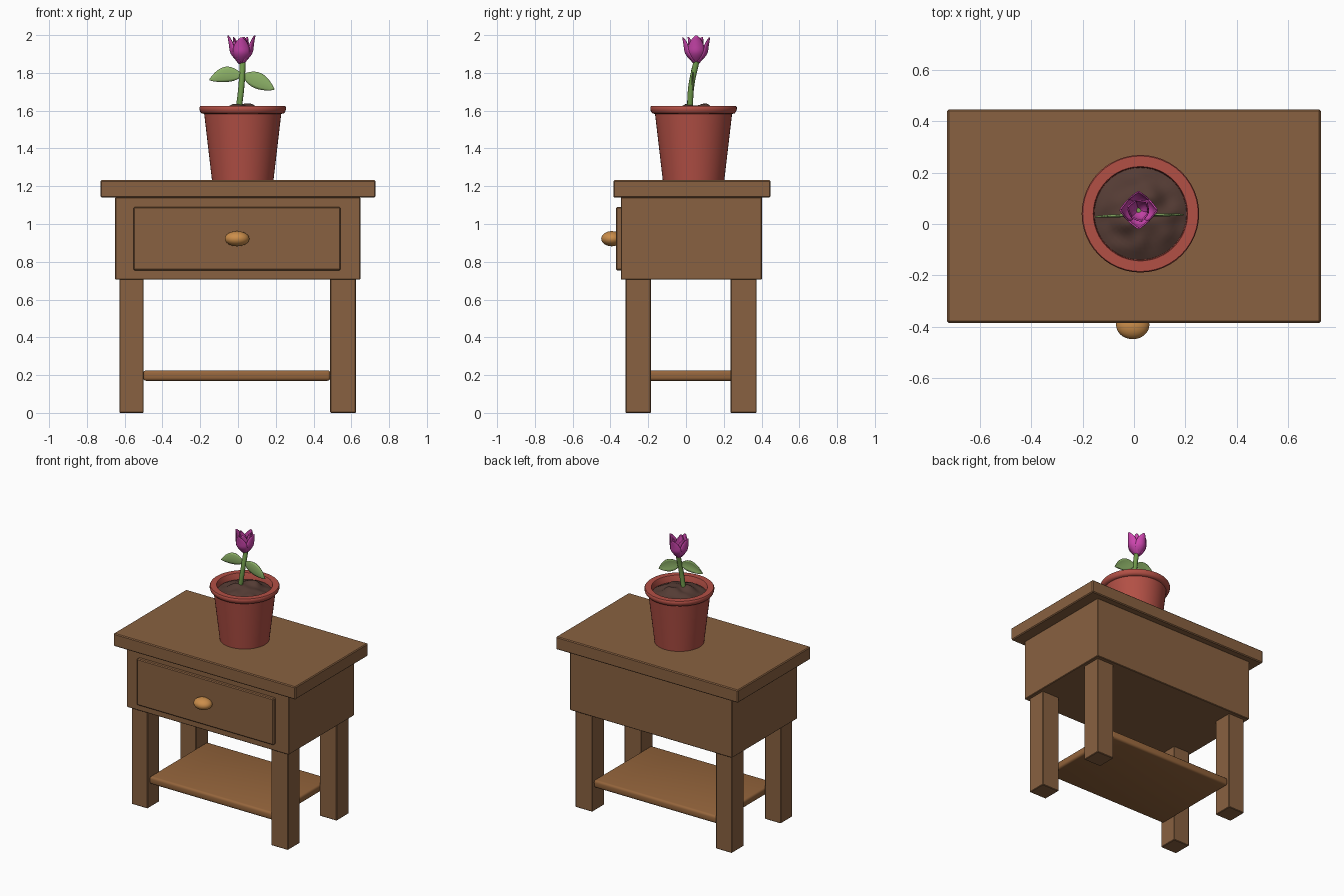
import bpy, bmesh, math
from mathutils import Vector, Matrix, noise

if "Cube" in bpy.data.objects:
    bpy.data.objects.remove(bpy.data.objects["Cube"])


def material(name, rgb):
    m = bpy.data.materials.new(name)
    m.diffuse_color = (*rgb, 1)
    m.use_nodes = True
    m.node_tree.nodes["Principled BSDF"].inputs["Base Color"].default_value = m.diffuse_color
    return m


WOOD = material("wood", (0.25, 0.12, 0.052))
SHELF = material("shelf_wood", (0.30, 0.13, 0.045))
BRASS = material("knob_brass", (0.60, 0.27, 0.07))
CLAY = material("clay", (0.45, 0.08, 0.06))
EARTH = material("earth", (0.09, 0.045, 0.035))
STEM = material("stem_green", (0.16, 0.32, 0.07))
LEAF = material("leaf_green", (0.27, 0.45, 0.14))
PINK = material("petal_pink", (0.60, 0.06, 0.42))


def finish(name, bm, mat, smooth=True):
    me = bpy.data.meshes.new(name)
    bm.to_mesh(me)
    bm.free()
    me.materials.append(mat)
    ob = bpy.data.objects.new(name, me)
    bpy.context.collection.objects.link(ob)
    if smooth:
        bpy.ops.object.select_all(action='DESELECT')
        ob.select_set(True)
        bpy.context.view_layer.objects.active = ob
        bpy.ops.object.shade_smooth_by_angle(angle=math.radians(40))
    return ob


def box(name, lo, hi, mat, bevel=0.004, segments=1):
    lo, hi = Vector(lo), Vector(hi)
    bm = bmesh.new()
    bmesh.ops.create_cube(bm, size=1, matrix=Matrix.Translation((lo + hi) / 2)
                          @ Matrix.Diagonal((*(hi - lo), 1)))
    bmesh.ops.bevel(bm, geom=bm.edges[:], offset=bevel, segments=segments,
                    profile=0.5, affect='EDGES')
    return finish(name, bm, mat, segments > 1)


def lathe(name, profile, centre, mat, steps=48):
    bm = bmesh.new()
    cx, cy = centre
    vs = [bm.verts.new((cx + r, cy, z)) for r, z in profile]
    es = [bm.edges.new(p) for p in zip(vs, vs[1:])]
    bmesh.ops.spin(bm, geom=vs + es, cent=(cx, cy, 0), axis=(0, 0, 1),
                   angle=math.tau, steps=steps)
    bmesh.ops.remove_doubles(bm, verts=bm.verts[:], dist=1e-5)
    bmesh.ops.recalc_face_normals(bm, faces=bm.faces[:])
    return bm


def sheet(name, point, nu, nv, mat, thickness):
    """Grid surface point(u, v), u in -1..1, v in 0..1, thickened."""
    bm = bmesh.new()
    g = [[bm.verts.new(point(2 * i / nu - 1, j / nv)) for i in range(nu + 1)]
         for j in range(nv + 1)]
    for a, b in zip(g, g[1:]):
        for i in range(nu):
            bm.faces.new((a[i], a[i + 1], b[i + 1], b[i]))
    ob = finish(name, bm, mat)
    mod = ob.modifiers.new("thickness", 'SOLIDIFY')
    mod.thickness = thickness
    mod.offset = 0
    return ob


# Table: top, drawer housing, drawer front, legs and shelf
box("table_top", (-0.728, -0.385, 1.14), (0.728, 0.447, 1.232), WOOD, 0.006)
box("drawer_housing", (-0.65, -0.345, 0.705), (0.648, 0.402, 1.142), WOOD)
box("drawer_front", (-0.553, -0.37, 0.755), (0.543, -0.33, 1.09), WOOD, 0.006)
for side, x0, x1 in (("left", -0.628, -0.5), ("right", 0.488, 0.624)):
    for end, y0, y1 in (("front", -0.32, -0.186), ("back", 0.236, 0.374)):
        box(f"{end}_{side}_leg", (x0, y0, 0), (x1, y1, 0.71), WOOD)
box("shelf", (-0.502, -0.30, 0.17), (0.49, 0.36, 0.225), SHELF, 0.016, 3)

# Drawer knob
bm = bmesh.new()
bmesh.ops.create_uvsphere(bm, u_segments=32, v_segments=16, radius=1,
                          matrix=Matrix.Translation((-0.005, -0.393, 0.922))
                          @ Matrix.Diagonal((0.065, 0.056, 0.04, 1)))
finish("drawer_knob", bm, BRASS)

# Flower pot with rolled rim
POT = (0.025, 0.04)
finish("flower_pot", lathe("pot", [
    (0, 1.233), (0.163, 1.233), (0.204, 1.583), (0.217, 1.585), (0.225, 1.594),
    (0.229, 1.606), (0.229, 1.618), (0.225, 1.624), (0.184, 1.624),
    (0.181, 1.62), (0.178, 1.54), (0, 1.54)], POT, CLAY), CLAY)

# Lumpy soil
bm = lathe("soil", [(0.181 * i / 12, 1.607 - 0.03 * (i / 12) ** 2)
                    for i in range(13)], POT, EARTH)
for v in bm.verts:
    fade = 1 - (math.hypot(v.co.x - POT[0], v.co.y - POT[1]) / 0.185) ** 4
    v.co.z += fade * (0.012 + 0.03 * noise.noise(v.co * 14))
finish("soil", bm, EARTH)

# Curved stem
cu = bpy.data.curves.new("stem", 'CURVE')
cu.dimensions = '3D'
cu.bevel_depth = 0.016
cu.bevel_resolution = 3
cu.use_fill_caps = True
sp = cu.splines.new('BEZIER')
path = [(0.0, 0.02, 1.58), (0.018, 0.028, 1.73), (0.025, 0.055, 1.86)]
sp.bezier_points.add(len(path) - 1)
for p, co in zip(sp.bezier_points, path):
    p.co = co
    p.handle_left_type = p.handle_right_type = 'AUTO'
cu.materials.append(STEM)
bpy.context.collection.objects.link(bpy.data.objects.new("stem", cu))


# Two upright leaves, one on each side of the stem
def leaf(name, base, tip, arch, half_width):
    base, tip = Vector(base), Vector(tip)
    d = (tip - base).normalized()
    across = Vector((-d.z, 0, d.x)) * (1 if d.x > 0 else -1)

    def point(u, v):
        w = half_width * max(0.02, math.sin(math.pi * v ** 0.85)) ** 0.8
        p = base.lerp(tip, v) + across * (w * u + arch * math.sin(math.pi * v))
        p.y += 0.006 * (u * u - 0.5) * math.sin(math.pi * v)
        return p
    sheet(name, point, 6, 14, LEAF, 0.006)


leaf("left_leaf", (0.02, 0.035, 1.79), (-0.152, 0.028, 1.763), 0.015, 0.04)
leaf("right_leaf", (0.028, 0.035, 1.79), (0.192, 0.036, 1.712), 0.005, 0.042)


# Tulip petals: an outer ring of four and an inner ring of three
def petal(name, angle, spread, height, half_width):
    rot = Matrix.Translation((0.018, 0.054, 1.85)) @ Matrix.Rotation(angle, 4, 'Z')

    def point(u, v):
        w = half_width * max(0.03, math.sin(math.pi * (0.06 + 0.94 * v))) ** 0.7
        r = spread * (0.1 + 0.68 * math.sin(math.pi / 2 * min(1, v * 2)) + 0.2 * v * v)
        return rot @ Vector((r - 0.55 * w * u * u, w * u, height * v))
    sheet(name, point, 8, 14, PINK, 0.006)


for i in range(4):
    petal(f"outer_petal_{i + 1}", i * math.pi / 2, 0.073,
          0.148 if i % 2 == 0 else 0.138, 0.043)
for i in range(3):
    petal(f"inner_petal_{i + 1}", 0.8 + i * math.tau / 3, 0.045, 0.14, 0.034)
